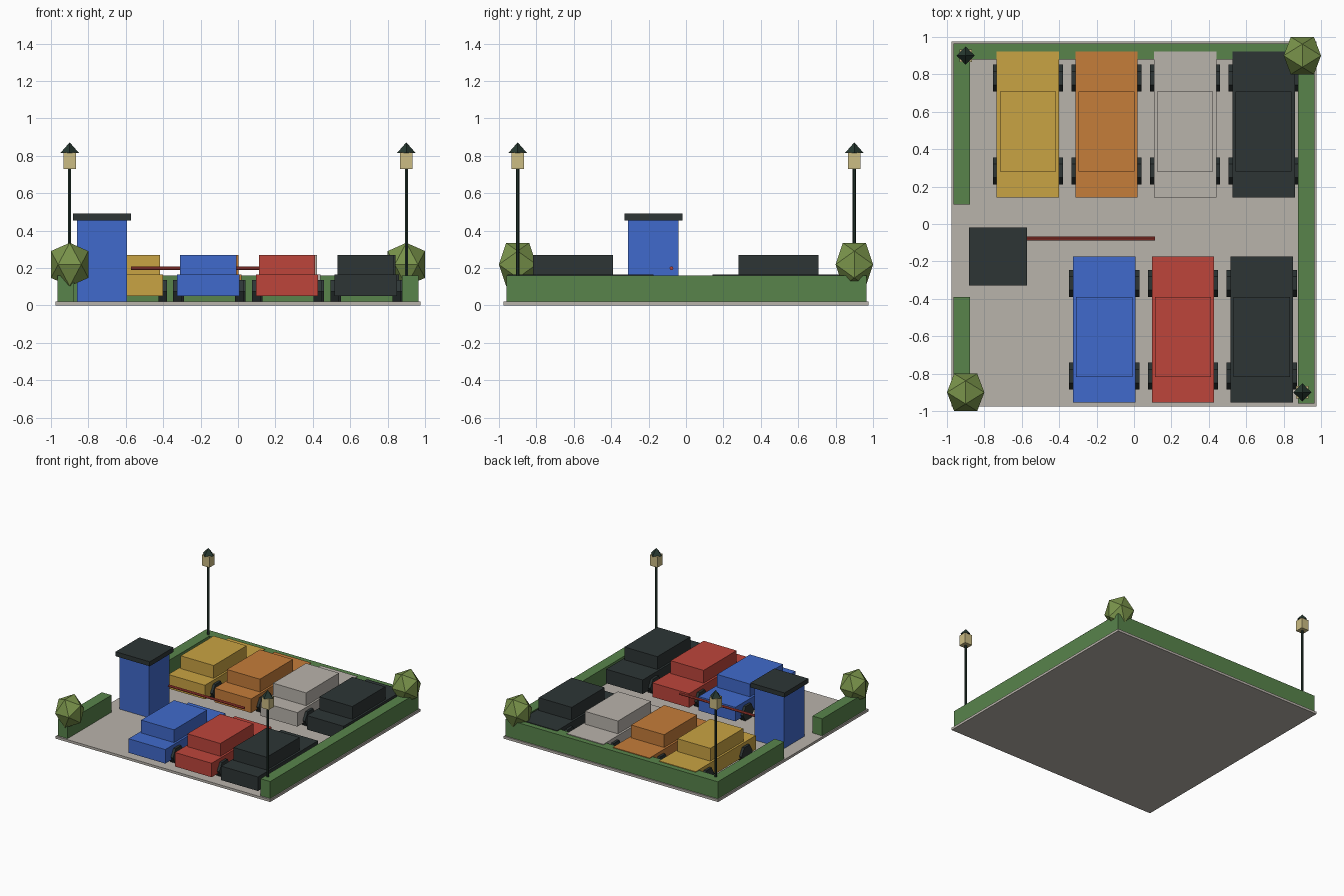
import bpy, bmesh, math
from mathutils import Matrix, Vector

if "Cube" in bpy.data.objects:
    bpy.data.objects.remove(bpy.data.objects["Cube"])


def mat(name, r, g, b):
    def lin(c):
        c /= 255
        return c / 12.92 if c <= 0.04045 else ((c + 0.055) / 1.055) ** 2.4
    m = bpy.data.materials.new(name)
    m.diffuse_color = (lin(r), lin(g), lin(b), 1)
    m.use_nodes = True
    m.node_tree.nodes["Principled BSDF"].inputs["Base Color"].default_value = m.diffuse_color
    return m


STONE = mat("warm_grey", 185, 179, 171)
HEDGE = mat("hedge_green", 88, 132, 75)
LEAF = mat("leaf_green", 122, 148, 75)
BLUE = mat("blue", 64, 106, 204)
YELLOW = mat("yellow", 201, 163, 67)
ORANGE = mat("orange", 197, 125, 58)
RED = mat("red", 189, 69, 59)
DARK = mat("charcoal", 45, 53, 53)
POST = mat("dark_lamp_green", 38, 56, 48)
GLASS = mat("lantern_tan", 203, 188, 132)


def add(name, bm, material):
    bmesh.ops.recalc_face_normals(bm, faces=bm.faces)
    me = bpy.data.meshes.new(name)
    bm.to_mesh(me)
    bm.free()
    me.materials.append(material)
    ob = bpy.data.objects.new(name, me)
    bpy.context.collection.objects.link(ob)
    return ob


def box(name, x0, x1, y0, y1, z0, z1, material):
    bm = bmesh.new()
    m = Matrix.Translation(((x0 + x1) / 2, (y0 + y1) / 2, (z0 + z1) / 2))
    m = m @ Matrix.Diagonal((x1 - x0, y1 - y0, z1 - z0, 1))
    bmesh.ops.create_cube(bm, size=1, matrix=m)
    return add(name, bm, material)


def cyl(name, centre, r0, r1, length, sides, material, rot=Matrix()):
    bm = bmesh.new()
    bmesh.ops.create_cone(bm, cap_ends=True, segments=sides, radius1=r0, radius2=r1,
                          depth=length, matrix=Matrix.Translation(centre) @ rot)
    return add(name, bm, material)


ALONG_X = Matrix.Rotation(math.pi / 2, 4, 'Y')

# Paved base
box("paved_base", -0.975, 0.975, -0.975, 0.975, 0, 0.02, STONE)

# Hedges on three sides, with the entrance gap on the left
box("hedge_back", -0.965, 0.965, 0.88, 0.965, 0.002, 0.16, HEDGE)
box("hedge_right", 0.877, 0.965, -0.96, 0.88, 0.002, 0.16, HEDGE)
box("hedge_left_rear", -0.965, -0.877, 0.103, 0.88, 0.002, 0.16, HEDGE)
box("hedge_left_front", -0.965, -0.877, -0.96, -0.39, 0.002, 0.16, HEDGE)


# Cars: body, cabin and four six-sided wheels
def car(label, x, y, paint):
    box(label + "_body", x - 0.167, x + 0.167, y - 0.39, y + 0.39, 0.05, 0.165, paint)
    box(label + "_cabin", x - 0.15, x + 0.15, y - 0.252, y + 0.176, 0.165, 0.27, paint)
    for sx in (-1, 1):
        for sy in (-1, 1):
            cyl(label + "_wheel", (x + sx * 0.165, y + sy * 0.248, 0.074),
                0.072, 0.072, 0.045, 6, DARK, ALONG_X)


for i, (label, paint) in enumerate((("yellow_car", YELLOW), ("orange_car", ORANGE),
                                    ("grey_car", STONE), ("dark_rear_car", DARK))):
    car(label, -0.567 + i * 0.42, 0.532, paint)
for i, (label, paint) in enumerate((("blue_car", BLUE), ("red_car", RED),
                                    ("dark_front_car", DARK))):
    car(label, -0.159 + i * 0.421, -0.565, paint)

# Attendant booth and barrier arm
box("booth_body", -0.861, -0.593, -0.311, -0.041, 0.002, 0.455, BLUE)
box("booth_roof", -0.882, -0.572, -0.329, -0.019, 0.455, 0.492, DARK)
cyl("barrier_arm", (-0.23, -0.078, 0.199), 0.01, 0.01, 0.685, 8, RED, ALONG_X)

# Lamps and faceted bushes on opposite corners
for s in (-1, 1):
    x, y = 0.9 * s, -0.9 * s
    cyl("lamp_post", (x, y, 0.367), 0.009, 0.009, 0.73, 6, POST)
    box("lamp_lantern", x - 0.034, x + 0.034, y - 0.034, y + 0.034, 0.73, 0.818, GLASS)
    cyl("lamp_cap", (x, y, 0.844), 0.049, 0, 0.056, 4, POST)

    # Icosahedron with an edge on top, from its golden-ratio corners
    t = (1 + math.sqrt(5)) / 2
    bm = bmesh.new()
    for a in (-1, 1):
        for b in (-t, t):
            for p in ((0, a, b), (a, b, 0), (b, 0, a)):
                v = Vector(p) * (0.1 / t)
                bm.verts.new((0.9 * s + v.x, 0.9 * s + v.y, 0.219 + v.z * 1.16))
    bmesh.ops.convex_hull(bm, input=bm.verts)
    add("round_bush", bm, LEAF)
